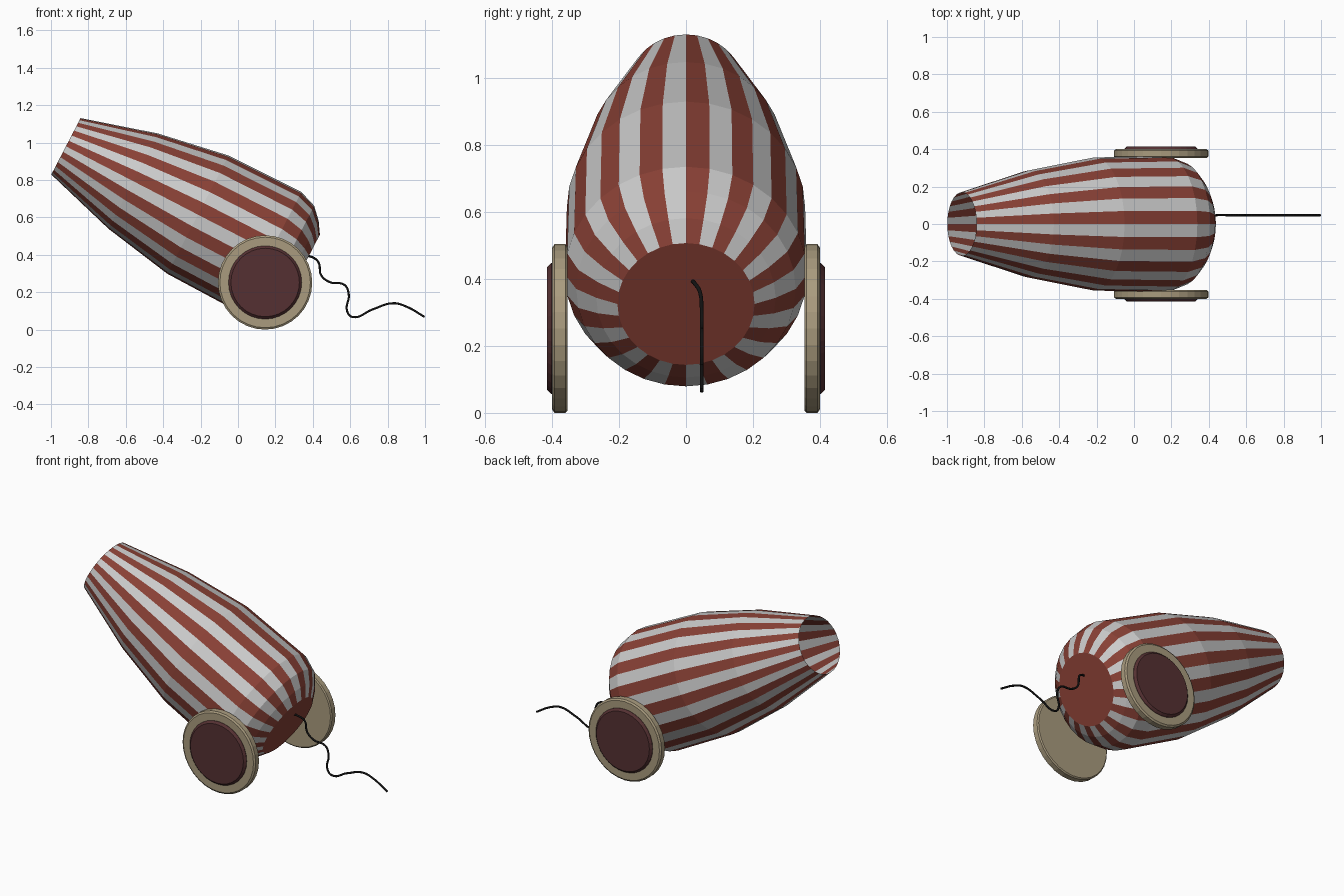
import bpy, bmesh, math
from mathutils import Vector

if "Cube" in bpy.data.objects:
    bpy.data.objects.remove(bpy.data.objects["Cube"])


def material(name, rgb):
    m = bpy.data.materials.new(name)
    m.diffuse_color = (*rgb, 1)
    m.use_nodes = True
    m.node_tree.nodes["Principled BSDF"].inputs["Base Color"].default_value = m.diffuse_color
    return m


brick = material("brick_red", (0.25, 0.052, 0.036))
pale = material("pale_grey", (0.8, 0.8, 0.8))
tan = material("tan_wood", (0.40, 0.33, 0.21))
maroon = material("dark_maroon", (0.09, 0.03, 0.032))
black = material("black_cord", (0.006, 0.006, 0.006))

SEGS = 32


def lathe(name, origin, axis, up, profile, mats, cap_start=True):
    """Revolve (distance, radius) pairs; materials alternate around the axis."""
    origin, axis, up = Vector(origin), Vector(axis).normalized(), Vector(up).normalized()
    side = up.cross(axis)
    bm = bmesh.new()
    rings = []
    for t, r in profile:
        ring = []
        for k in range(SEGS):
            a = 2 * math.pi * k / SEGS
            ring.append(bm.verts.new(origin + axis * t + (up * math.cos(a) + side * math.sin(a)) * r))
        rings.append(ring)
    for a, b in zip(rings, rings[1:]):
        for k in range(SEGS):
            j = (k + 1) % SEGS
            bm.faces.new((a[k], b[k], b[j], a[j])).material_index = k % len(mats)
    bm.faces.new(rings[-1][::-1])
    if cap_start:
        bm.faces.new(rings[0])
    mesh = bpy.data.meshes.new(name)
    bm.to_mesh(mesh)
    bm.free()
    for m in mats:
        mesh.materials.append(m)
    ob = bpy.data.objects.new(name, mesh)
    bpy.context.collection.objects.link(ob)
    return ob


# Striped barrel: open at the muzzle, closed at the breech
lathe("barrel", (-0.92, 0, 0.98), (0.888, 0, -0.46), (0.46, 0, 0.888),
      [(0, 0.17), (0.405, 0.287), (0.795, 0.356), (1.23, 0.362),
       (1.325, 0.328), (1.383, 0.268), (1.423, 0.205)],
      [brick, pale], cap_start=False)

# Wheels with raised hub discs
for label, s in (("left", 1), ("right", -1)):
    centre = (0.145, 0, 0.252)
    lathe(label + "_wheel", centre, (0, s, 0), (0, 0, 1),
          [(0.354, 0.245), (0.360, 0.252), (0.393, 0.252), (0.400, 0.242)], [tan])
    lathe(label + "_hub", centre, (0, s, 0), (0, 0, 1),
          [(0.390, 0.196), (0.402, 0.196), (0.415, 0.183)], [maroon])

# Fuse trailing from the breech
path = [(0.365, 0.018, 0.395), (0.395, 0.025, 0.388), (0.43, 0.042, 0.36),
        (0.445, 0.047, 0.29), (0.49, 0.047, 0.254), (0.57, 0.047, 0.238),
        (0.592, 0.047, 0.19), (0.583, 0.047, 0.10), (0.61, 0.047, 0.068),
        (0.72, 0.047, 0.108), (0.83, 0.047, 0.141), (0.90, 0.047, 0.123),
        (0.997, 0.047, 0.068)]
curve = bpy.data.curves.new("fuse", 'CURVE')
curve.dimensions = '3D'
curve.bevel_depth = 0.006
curve.bevel_resolution = 2
curve.resolution_u = 6
curve.use_fill_caps = True
spline = curve.splines.new('BEZIER')
spline.bezier_points.add(len(path) - 1)
for p, co in zip(spline.bezier_points, path):
    p.co = co
    p.handle_left_type = p.handle_right_type = 'AUTO'
curve.materials.append(black)
bpy.context.collection.objects.link(bpy.data.objects.new("fuse", curve))
